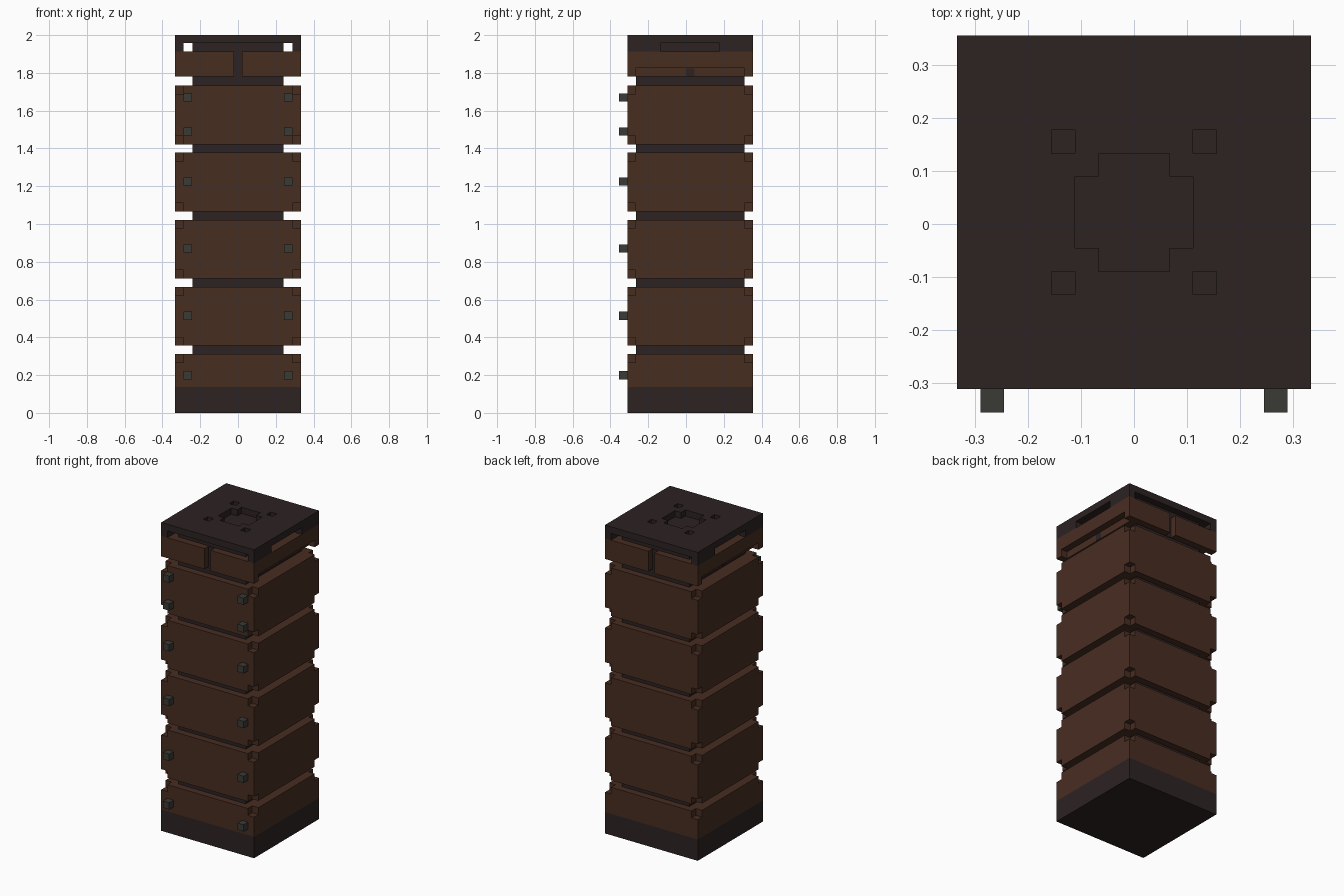
import bpy, bmesh

if "Cube" in bpy.data.objects:
    bpy.data.objects.remove(bpy.data.objects["Cube"], do_unlink=True)

CY = 0.022            # tower axis in y
H = 0.333             # half width of the tower
U = 0.0444            # basic grid step


def material(name, rgb):
    m = bpy.data.materials.new(name)
    m.use_nodes = True
    m.diffuse_color = (*rgb, 1)
    b = next(n for n in m.node_tree.nodes if n.type == 'BSDF_PRINCIPLED')
    b.inputs["Base Color"].default_value = (*rgb, 1)
    b.inputs["Roughness"].default_value = 0.9
    return m


BROWN = material("brown_leather", (0.064, 0.026, 0.0155))
DARK = material("dark_brown", (0.026, 0.0165, 0.0165))
METAL = material("grey_metal", (0.042, 0.044, 0.036))


def boxes(name, mat, spans):
    """One object of boxes, each (x0, x1, y0, y1, z0, z1) with y from the tower axis."""
    bm = bmesh.new()
    for x0, x1, y0, y1, z0, z1 in spans:
        vs = bmesh.ops.create_cube(bm, size=1)["verts"]
        for v in vs:
            v.co.x = x1 if v.co.x > 0 else x0
            v.co.y = CY + (y1 if v.co.y > 0 else y0)
            v.co.z = z1 if v.co.z > 0 else z0
    me = bpy.data.meshes.new(name)
    bm.to_mesh(me)
    bm.free()
    me.materials.append(mat)
    ob = bpy.data.objects.new(name, me)
    bpy.context.collection.objects.link(ob)
    return ob


def cut(ob, spans):
    """Subtract boxes from an object."""
    cutter = boxes("cutter", ob.data.materials[0], spans)
    mod = ob.modifiers.new("cut", 'BOOLEAN')
    mod.operation, mod.solver, mod.object = 'DIFFERENCE', 'EXACT', cutter
    bpy.context.view_layer.objects.active = ob
    bpy.ops.object.modifier_apply(modifier=mod.name)
    me = cutter.data
    bpy.data.objects.remove(cutter, do_unlink=True)
    bpy.data.meshes.remove(me)


def corner_notches(z0, z1):
    e = H + 0.02
    i = H - U
    return [(*sx, *sy, z0, z1) for sx in ((-e, -i), (i, e)) for sy in ((-e, -i), (i, e))]


# Recessed core seen in the gaps between the blocks
boxes("inner_core", DARK, [(-0.242, 0.242, -0.288, 0.288, 0.25, 1.96)])

# Base block: dark foot below, brown above, notched at its top corners
base = boxes("base_block", BROWN, [(-H, H, -H, H, 0, 0.311)])
cut(base, corner_notches(0.311 - U, 0.35))
base.data.materials.append(DARK)
bm = bmesh.new()
bm.from_mesh(base.data)
bmesh.ops.bisect_plane(bm, geom=bm.verts[:] + bm.edges[:] + bm.faces[:],
                       plane_co=(0, 0, 0.138), plane_no=(0, 0, 1))
for f in bm.faces:
    f.material_index = 1 if f.calc_center_median().z < 0.138 else 0
bm.to_mesh(base.data)
bm.free()

# Four notched blocks above the base
for i in range(4):
    z0 = 0.3555 + i * 0.3555
    z1 = z0 + 0.311
    block = boxes(f"block_{i + 1}", BROWN, [(-H, H, -H, H, z0, z1)])
    cut(block, corner_notches(z0 - 0.02, z0 + U) + corner_notches(z1 - U, z1 + 0.02))

# Upper block: front and back split into two panels, sides undercut
upper = boxes("upper_block", BROWN, [(-H, H, -H, H, 1.78, 1.913)])
slots = [(-0.022, 0.022, y0, y1, 1.7, 2) for y0, y1 in ((-0.4, -0.289), (0.289, 0.4))]
slots += [(x0, x1, -0.289, 0.289, 1.7, 1.826) for x0, x1 in ((-0.4, -0.289), (0.289, 0.4))]
cut(upper, slots)
boxes("panel_gap", DARK, [(-0.022, 0.022, y - 0.002, y + 0.002, 1.78, 1.913)
                          for y in (-0.289, 0.289)])
boxes("side_gap", DARK, [(x - 0.002, x + 0.002, -0.022, 0.022, 1.78, 1.824)
                         for x in (-0.289, 0.289)])

# Cap: long open slots front and back, short slots on the sides, pockets on top
cap = boxes("cap", DARK, [(-H, H, -H, H, 1.913, 2)])
inner = 0.289
cut(cap, [(-inner, inner, -0.4, 0.4, 1.9, 1.957)])
cut(cap, [(-0.4, 0.4, -0.156, 0.156, 1.9, 1.957)])
cut(cap, [(-0.111, 0.111, -0.067, 0.067, 1.94, 2.1)])
cut(cap, [(-0.067, 0.067, -0.111, 0.111, 1.94, 2.1)])
pocket = ((-0.155, -0.111), (0.111, 0.155))
cut(cap, [(*px, *py, 1.94, 2.1) for px in pocket for py in pocket])

# Metal studs down the front
boxes("front_studs", METAL,
      [(x - U / 2, x + U / 2, -0.377, -H + 0.005, z - U / 2, z + U / 2)
       for z in (0.2, 0.515, 0.87, 1.225, 1.49, 1.67) for x in (-0.267, 0.267)])
